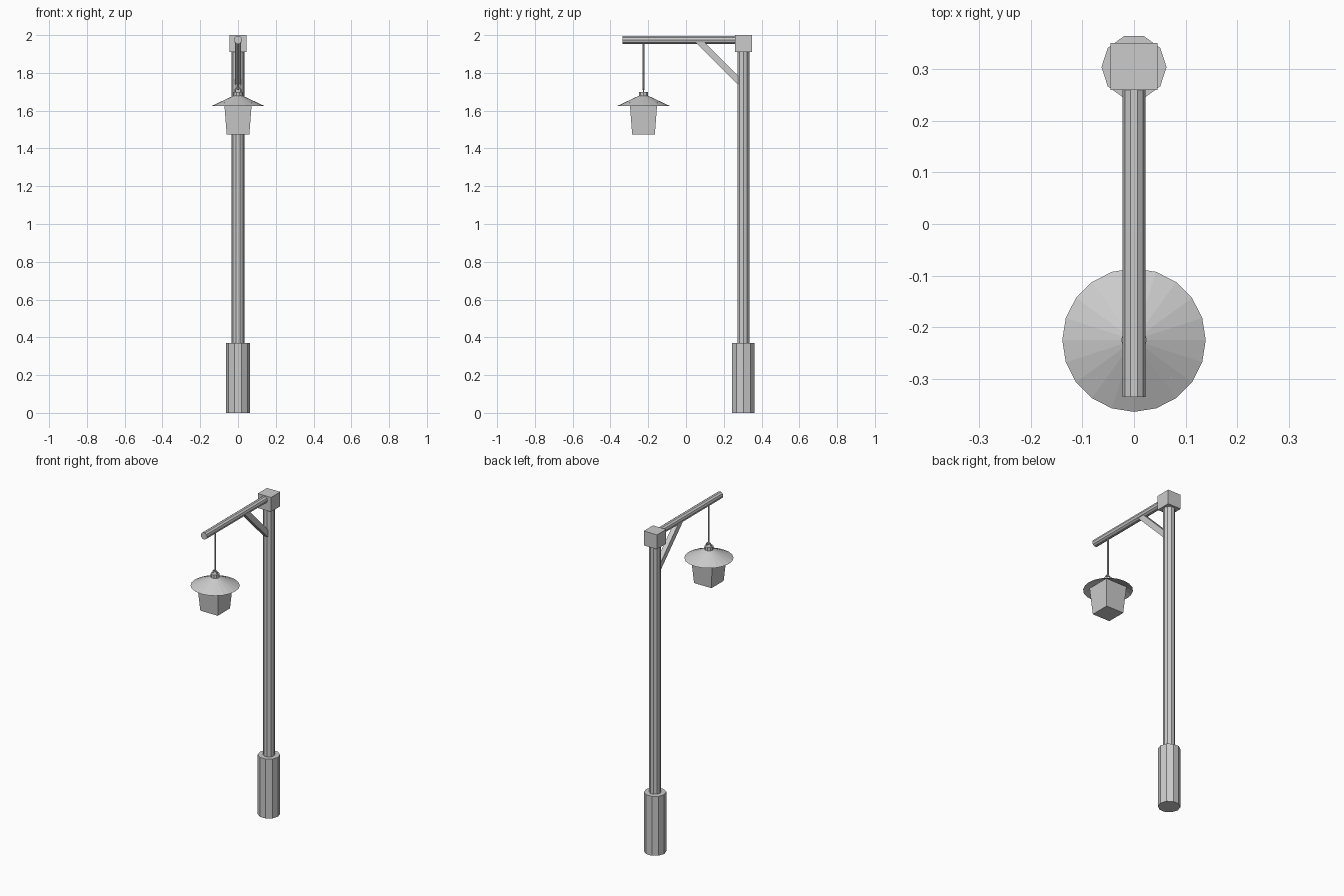
import bpy, bmesh, math
from mathutils import Matrix, Vector

if "Cube" in bpy.data.objects:
    bpy.data.objects.remove(bpy.data.objects["Cube"])

POST_Y, LAMP_Y = 0.304, -0.225


def finish(name, bm):
    bmesh.ops.recalc_face_normals(bm, faces=bm.faces)
    me = bpy.data.meshes.new(name)
    bm.to_mesh(me)
    bm.free()
    ob = bpy.data.objects.new(name, me)
    bpy.context.collection.objects.link(ob)
    return ob


def rod(name, a, b, r1, r2=None, sides=10, turn=90, caps=True):
    """Faceted (tapered) cylinder from point a to point b."""
    a, b = Vector(a), Vector(b)
    axis = b - a
    bm = bmesh.new()
    m = (Matrix.Translation((a + b) / 2)
         @ Vector((0, 0, 1)).rotation_difference(axis).to_matrix().to_4x4()
         @ Matrix.Rotation(math.radians(turn), 4, 'Z'))
    bmesh.ops.create_cone(bm, cap_ends=caps, segments=sides, radius1=r1,
                          radius2=r1 if r2 is None else r2,
                          depth=axis.length, matrix=m)
    return finish(name, bm)


def box(name, centre, size, tilt=0):
    bm = bmesh.new()
    m = (Matrix.Translation(centre) @ Matrix.Rotation(math.radians(tilt), 4, 'X')
         @ Matrix.Diagonal((*size, 1)))
    bmesh.ops.create_cube(bm, size=1, matrix=m)
    return finish(name, bm)


# Post: thick foot, slim shaft, square cap
rod("post_foot", (0, POST_Y, 0), (0, POST_Y, 0.37), 0.063)
rod("post_shaft", (0, POST_Y, 0.36), (0, POST_Y, 1.93), 0.034)
box("post_cap", (0, POST_Y + 0.001, 1.955), (0.091, 0.091, 0.09))

# Arm and diagonal brace
rod("arm", (0, -0.335, 1.975), (0, POST_Y, 1.975), 0.022)
box("brace", (0, 0.178, 1.858), (0.03, 0.34, 0.034), tilt=-45)

# Hanging wire and ring
rod("hanging_wire", (0, LAMP_Y, 1.71), (0, LAMP_Y, 1.965), 0.005, sides=6)
bpy.ops.mesh.primitive_torus_add(
    major_segments=12, minor_segments=6, major_radius=0.016, minor_radius=0.004,
    location=(0, LAMP_Y, 1.704), rotation=(math.pi / 2, 0, 0))
bpy.context.object.name = "hanging_ring"

# Lantern: collar, open conical shade, tapered square body
rod("lantern_collar", (0, LAMP_Y, 1.66), (0, LAMP_Y, 1.7), 0.025)
rod("lantern_shade", (0, LAMP_Y, 1.625), (0, LAMP_Y, 1.68), 0.139, 0.022,
    sides=20, caps=False)
rod("lantern_body", (0, LAMP_Y, 1.475), (0, LAMP_Y, 1.642),
    0.06 * math.sqrt(2), 0.073 * math.sqrt(2), sides=4, turn=45)
